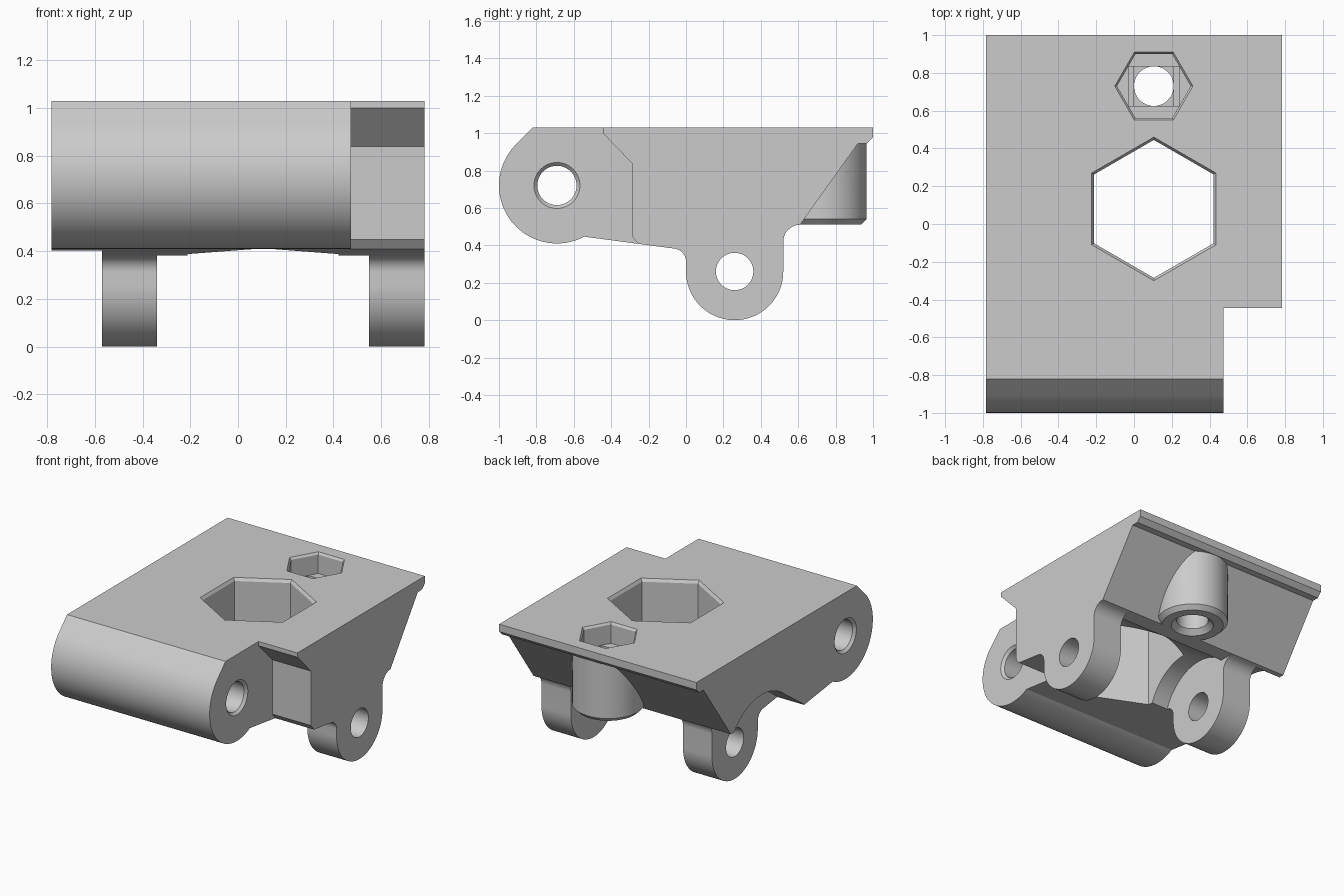
import bpy
import bmesh
from math import sin, cos, radians, pi
from mathutils import Matrix

if "Cube" in bpy.data.objects:
    bpy.data.objects.remove(bpy.data.objects["Cube"], do_unlink=True)

grey = bpy.data.materials.new("plain_grey")
grey.use_nodes = True
grey.diffuse_color = (0.6, 0.6, 0.6, 1)
grey.node_tree.nodes["Principled BSDF"].inputs["Base Color"].default_value = (0.6, 0.6, 0.6, 1)


def finish(name, bm):
    bmesh.ops.recalc_face_normals(bm, faces=bm.faces)
    mesh = bpy.data.meshes.new(name)
    bm.to_mesh(mesh)
    bm.free()
    mesh.materials.append(grey)
    obj = bpy.data.objects.new(name, mesh)
    bpy.context.collection.objects.link(obj)
    return obj


def arc(cy, cz, r, start, end, steps=32):
    angles = [radians(start + (end - start) * i / steps) for i in range(steps + 1)]
    return [(cy + r * cos(a), cz + r * sin(a)) for a in angles]


def prism(name, profile, x0, x1):
    """Extrude a (y, z) profile from x0 to x1."""
    bm = bmesh.new()
    face = bm.faces.new([bm.verts.new((x0, y, z)) for y, z in profile])
    grown = bmesh.ops.extrude_face_region(bm, geom=[face])["geom"]
    moved = [v for v in grown if isinstance(v, bmesh.types.BMVert)]
    bmesh.ops.translate(bm, verts=moved, vec=(x1 - x0, 0, 0))
    return finish(name, bm)


def turned(name, rings, centre, sides=64, phase=0.0, along_x=False):
    """Stack (radius, height) rings along z, or along x."""
    bm = bmesh.new()
    loops = []
    for r, h in rings:
        angles = [phase + 2 * pi * i / sides for i in range(sides)]
        loops.append([bm.verts.new((r * cos(a), r * sin(a), h)) for a in angles])
    for low, high in zip(loops, loops[1:]):
        for i in range(sides):
            j = (i + 1) % sides
            bm.faces.new((low[i], low[j], high[j], high[i]))
    bm.faces.new(loops[0])
    bm.faces.new(loops[-1])
    turn = Matrix.Rotation(pi / 2, 4, "Y") if along_x else Matrix()
    bmesh.ops.transform(bm, matrix=Matrix.Translation(centre) @ turn, verts=bm.verts)
    return finish(name, bm)


def combine(target, tool, operation="DIFFERENCE"):
    mod = target.modifiers.new(tool.name, "BOOLEAN")
    mod.operation = operation
    mod.solver = "EXACT"
    mod.object = tool
    bpy.context.view_layer.objects.active = target
    bpy.ops.object.modifier_apply(modifier=mod.name)
    bpy.data.objects.remove(tool, do_unlink=True)


SIDE, TOP, UNDER, MID = 0.783, 1.03, 0.51, 0.105
PIVOT = (0.26, 0.26)
BARREL = (-0.69, 0.72)

# Body: barrel nose, sloping underside, rounded lug, slanted back and rim
outline = [(1.0, TOP), (-0.82, TOP)]
outline += arc(*BARREL, 0.31, 135, 298, 48)
outline += arc(-0.07, 0.313, 0.07, 82, 0, 10)
outline += arc(*PIVOT, 0.26, 180, 360, 48)
outline += arc(0.61, 0.42, 0.09, 180, 90, 10)
outline += [(0.92, 0.945), (0.968, 0.945), (1.0, 0.977)]
body = prism("hinge_block", outline, -SIDE, SIDE)

# Rounded clearance between the lugs
gap = [(-0.07, -0.1), (-0.0625, 0.383)] + arc(*PIVOT, 0.345, 159, 46.43)
gap += [(0.7, UNDER), (0.7, -0.1)]
combine(body, prism("middle_gap", gap, -0.34, 0.55))

# Larger clearance outside the inset lug
gap = [(-0.22, -0.1), (-0.22, 0.408)] + arc(*PIVOT, 0.4, 130, 38.68)
gap += [(0.7, UNDER), (0.7, -0.1)]
combine(body, prism("outer_gap", gap, -0.9, -0.57))

# Corner notch with overhanging chamfer
notch = [(-1.2, 1.2), (-0.445, 1.2), (-0.445, 1.0), (-0.29, 0.84),
         (-0.29, 0.45), (-0.25, 0.4), (-0.25, 0.3), (-1.2, 0.3)]
combine(body, prism("corner_notch", notch, 0.475, 0.9))

# Screw boss on the slanted back
boss = turned("screw_boss", [(0.205, UNDER), (0.235, 0.54), (0.235, 0.985)], (MID, 0.73, 0))
combine(body, boss, "UNION")

# Large hexagonal opening
combine(body, turned("hex_opening", [(0.365, -0.1), (0.365, 1.01), (0.38, TOP), (0.38, 1.1)],
                     (MID, 0.08, 0), 6, pi / 2))

# Nut pocket with two shallow steps above the screw hole
combine(body, turned("nut_pocket", [(0.195, 0.88), (0.195, 1.015), (0.207, TOP), (0.207, 1.1)],
                     (MID, 0.73, 0), 6))
for name, half, floor in (("slot_step", 0.134, 0.86), ("square_step", 0.105, 0.84)):
    step = [(0.625, floor), (0.835, floor), (0.835, 0.9), (0.625, 0.9)]
    combine(body, prism(name, step, MID - half, MID + half))
combine(body, turned("screw_hole", [(0.14, 0.4), (0.14, UNDER), (0.105, 0.545), (0.105, 1.1)],
                     (MID, 0.73, 0), 48))

# Barrel bore, chamfered at both ends
ends = [(0.123, -0.9), (0.123, -SIDE), (0.105, -SIDE + 0.018),
        (0.105, 0.457), (0.123, 0.475), (0.123, 0.9)]
combine(body, turned("barrel_bore", ends, (0, *BARREL), 48, 0, True))

# Pivot bore through both lugs
combine(body, turned("pivot_bore", [(0.1, -0.9), (0.1, 0.9)], (0, *PIVOT), 48, 0, True))

bpy.ops.object.select_all(action="DESELECT")
body.select_set(True)
bpy.context.view_layer.objects.active = body
bpy.ops.object.shade_smooth_by_angle(angle=radians(25))
